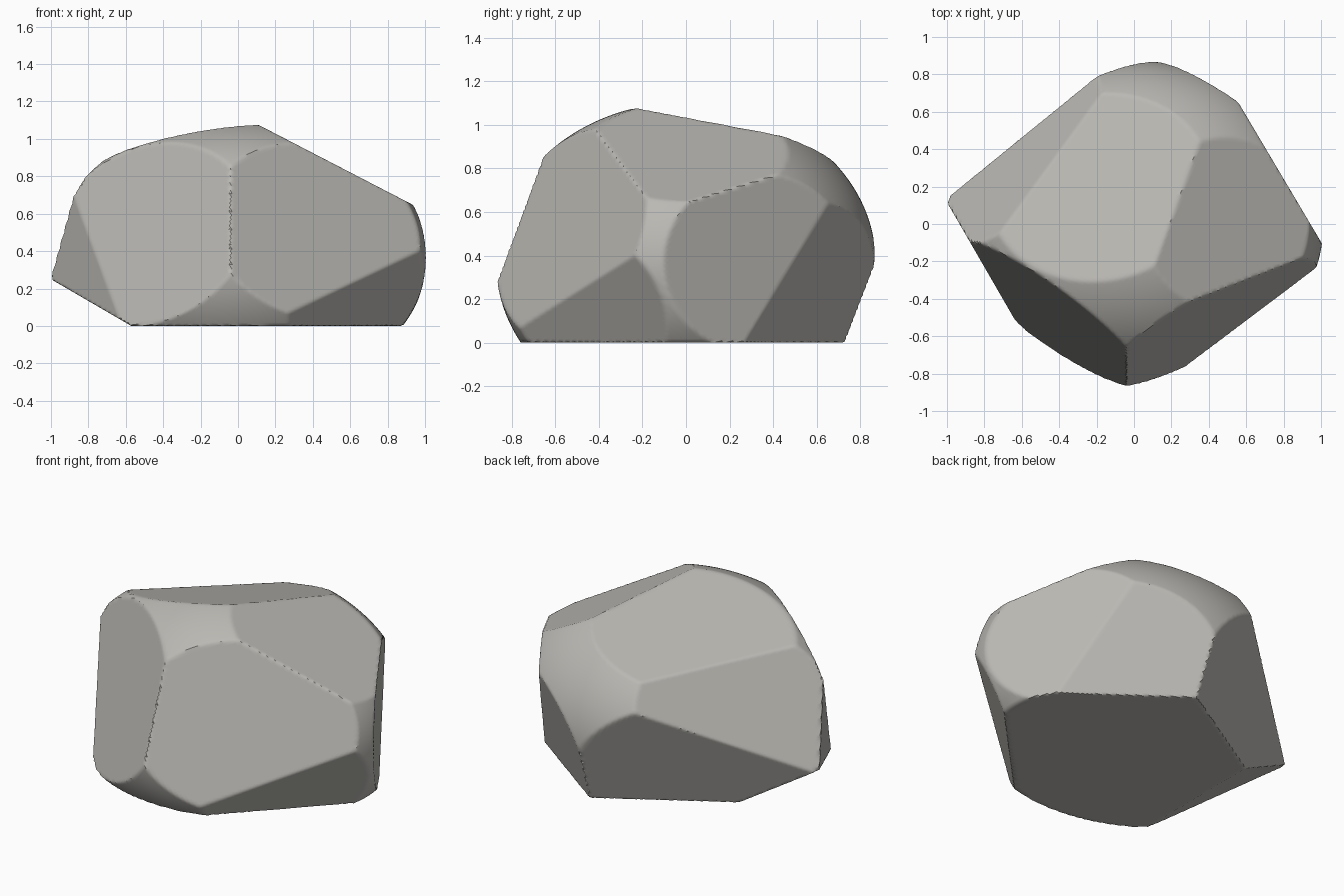
import bpy, bmesh, math
from mathutils import Vector

if "Cube" in bpy.data.objects:
    bpy.data.objects.remove(bpy.data.objects["Cube"])

# Rounded boulder: an ellipsoid worn down by flat facets
CENTRE = Vector((0, 0, 0.365))
RADII = Vector((1.012, 0.872, 0.74))

# Facets as (outward normal, distance from the origin along that normal)
FACETS = [
    ((0, 0, -1), 0.0),                     # resting face
    ((-0.18, 0.255, 1), 1.0),              # broad top
    ((0.46, 0, 0.888), 1.005),             # top, sloping right
    ((0.86, 0.51, 0), 0.811),              # right wall
    ((0.568, 0.778, -0.268), 0.653),       # back right undercut
    ((-0.484, 0.807, -0.339), 0.516),      # back left undercut
    ((-0.69, 0.56, 0.46), 0.875),          # upper back left
    ((-0.865, -0.5, 0), 0.807),            # left wall
    ((-0.57, -0.772, 0.284), 0.772),       # front left
    ((0.477, -0.824, 0.304), 0.781),       # front right
    ((0.665, -0.64, -0.385), 0.643),       # front right undercut
    ((-0.503, 0, -0.864), 0.287),          # left undercut
]

bm = bmesh.new()
bmesh.ops.create_icosphere(bm, subdivisions=7, radius=1)
for v in bm.verts:
    ray = v.co * RADII
    reach = 1.0
    for normal, dist in FACETS:
        n = Vector(normal)
        along = n.dot(ray)
        if along > 1e-6:
            reach = min(reach, (dist - n.dot(CENTRE)) / along)
    v.co = CENTRE + ray * reach

mesh = bpy.data.meshes.new("boulder")
bm.to_mesh(mesh)
bm.free()
boulder = bpy.data.objects.new("boulder", mesh)
bpy.context.collection.objects.link(boulder)

# Warm grey stone
stone = bpy.data.materials.new("stone_grey")
stone.diffuse_color = (0.49, 0.48, 0.45, 1)
stone.use_nodes = True
stone.node_tree.nodes["Principled BSDF"].inputs["Base Color"].default_value = stone.diffuse_color
mesh.materials.append(stone)

bpy.context.view_layer.objects.active = boulder
boulder.select_set(True)
bpy.ops.object.shade_smooth_by_angle(angle=math.radians(35))
